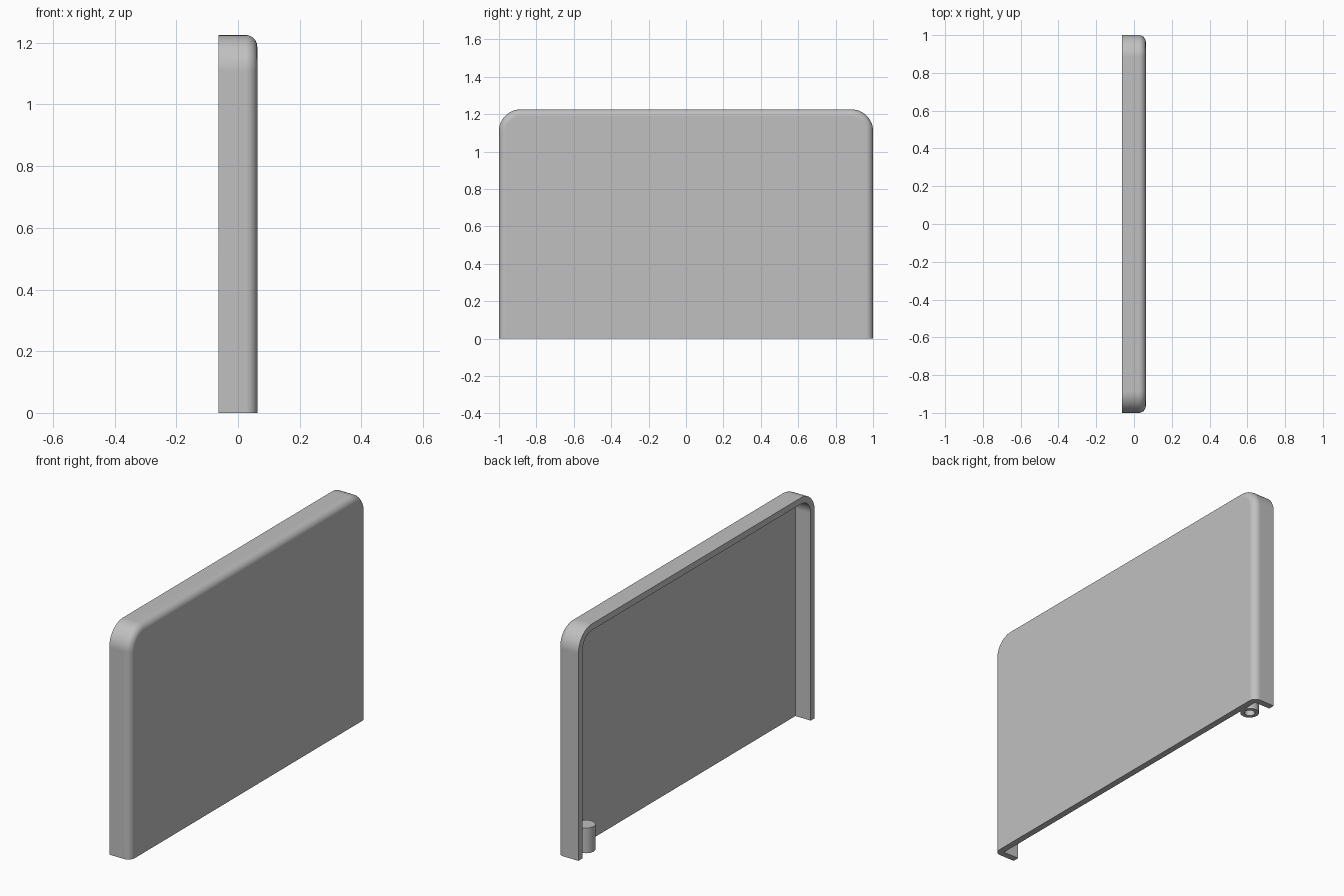
import bpy, bmesh
from math import pi, sin, cos, radians

cube = bpy.data.objects.get("Cube")
if cube:
    bpy.data.objects.remove(cube, do_unlink=True)

HALF_X, HALF_Y, HEIGHT = 0.0625, 1.0, 1.225
WALL = 0.034       # shell thickness
CORNER = 0.115     # radius of the two upper corners
FILLET = 0.037     # rounding of the outer face edge

grey = bpy.data.materials.new("light grey plastic")
grey.use_nodes = True
colour = (0.53, 0.53, 0.53, 1)
grey.diffuse_color = colour
grey.node_tree.nodes["Principled BSDF"].inputs["Base Color"].default_value = colour


def finish(name, bm):
    bmesh.ops.recalc_face_normals(bm, faces=bm.faces)
    mesh = bpy.data.meshes.new(name)
    bm.to_mesh(mesh)
    bm.free()
    mesh.materials.append(grey)
    obj = bpy.data.objects.new(name, mesh)
    bpy.context.collection.objects.link(obj)
    bpy.ops.object.select_all(action='DESELECT')
    obj.select_set(True)
    bpy.context.view_layer.objects.active = obj
    bpy.ops.object.shade_smooth_by_angle(angle=radians(30))
    weighted = obj.modifiers.new("weighted_normals", 'WEIGHTED_NORMAL')
    weighted.keep_sharp = True
    return obj


def arch(bm, x, inset, steps=12):
    """Open arch in the yz plane, from one foot over the top to the other."""
    r = CORNER - inset
    cy, cz = HALF_Y - CORNER, HEIGHT - CORNER
    points = [(HALF_Y - inset, 0)]
    for side in (0, 1):
        for i in range(steps + 1):
            a = (side + i / steps) * pi / 2
            points.append(((cy, -cy)[side] + r * cos(a), cz + r * sin(a)))
    points.append((inset - HALF_Y, 0))
    return [bm.verts.new((x, y, z)) for y, z in points]


# Cover shell: open towards -x and at the bottom, rounded on the +x face
section = [(HALF_X - WALL, WALL), (-HALF_X, WALL), (-HALF_X, 0)]
for i in range(9):
    a = i / 8 * pi / 2
    section.append((HALF_X - FILLET * (1 - sin(a)), FILLET * (1 - cos(a))))

bm = bmesh.new()
arches = [arch(bm, x, inset) for x, inset in section]
for p, q in zip(arches, arches[1:]):
    for i in range(len(p) - 1):
        bm.faces.new((p[i], p[i + 1], q[i + 1], q[i]))
bm.faces.new(arches[0])
bm.faces.new(arches[-1])
bm.faces.new([p[0] for p in arches] + [p[-1] for p in reversed(arches)])
finish("cover_shell", bm)

# Screw boss: short post with a blind hole from below
R, HOLE, TOP, DEPTH = 0.046, 0.026, 0.135, 0.1
bm = bmesh.new()
outline = [(0, TOP), (R, TOP), (R, 0), (HOLE, 0), (HOLE, DEPTH), (0, DEPTH)]
verts = [bm.verts.new((r, 0, z)) for r, z in outline]
edges = [bm.edges.new(pair) for pair in zip(verts, verts[1:])]
bmesh.ops.spin(bm, geom=verts + edges, cent=(0, 0, 0), axis=(0, 0, 1),
               angle=2 * pi, steps=32, use_merge=True)
bmesh.ops.remove_doubles(bm, verts=bm.verts, dist=0.0001)
boss = finish("screw_boss", bm)
boss.location = (-0.0165, 0.87, 0)
